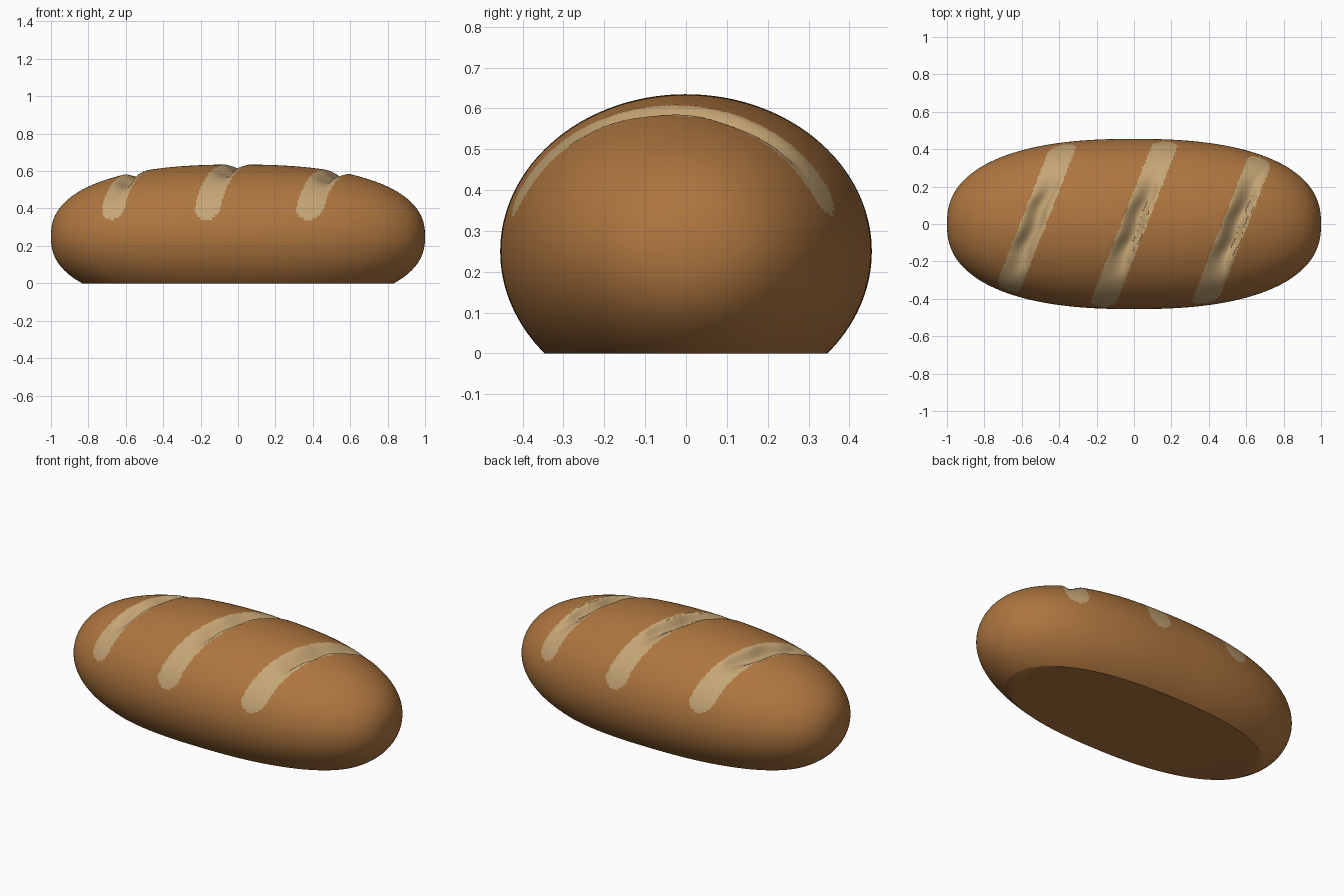
import bpy, bmesh, math

cube = bpy.data.objects.get("Cube")
if cube:
    bpy.data.objects.remove(cube, do_unlink=True)

HALF_W, HALF_H, MID_Z = 0.455, 0.385, 0.25   # cross-section radii and axis height
POWER = 2.4                                  # bluntness of the loaf ends
RINGS, SIDES = 360, 160
SLASHES, SLANT, SLASH_W = (-0.54, 0.0, 0.54), 0.39, 0.07


def material(name, colour):
    m = bpy.data.materials.new(name)
    m.use_nodes = True
    m.diffuse_color = (*colour, 1)
    bsdf = m.node_tree.nodes["Principled BSDF"]
    bsdf.inputs["Base Color"].default_value = (*colour, 1)
    bsdf.inputs["Roughness"].default_value = 0.8
    return m


def smooth(a, b, t):
    t = min(max((t - a) / (b - a), 0), 1)
    return t * t * (3 - 2 * t)


def across(x, y):
    """Signed distance along x to the nearest slash line."""
    return min((x - c - SLANT * y for c in SLASHES), key=abs)


def groove(x, y):
    """Depth of the cut: a long slope, then a steep torn edge on the left."""
    u = across(x, y) + 0.006 * math.sin(31 * y + 2 * x)
    along = 1 - smooth(0.08, 0.32, abs(y))
    return 0.055 * along * smooth(-0.075, 0.015, u) * (1 - smooth(0.025, 0.06, u))


def in_slash(p):
    """Pale strip with rounded lower ends."""
    u = across(p.x, p.y) / SLASH_W
    return abs(u) < 1 and p.z > 0.34 + 0.07 * (1 - math.sqrt(1 - u * u))


# Loaf body: elliptical rings along x with blunt ends
bm = bmesh.new()
rings = []
for i in range(1, RINGS):
    x = math.sin(math.pi * (i / RINGS - 0.5))
    r = (1 - abs(x) ** POWER) ** (1 / POWER)
    ring = []
    for j in range(SIDES):
        a = math.tau * j / SIDES
        y = HALF_W * r * math.cos(a)
        z = MID_Z + HALF_H * r * math.sin(a)
        if z > MID_Z:
            z -= groove(x, y) * smooth(0.3, 0.45, z)
        ring.append(bm.verts.new((x, y, z)))
    rings.append(ring)
for a, b in zip(rings, rings[1:]):
    for j in range(SIDES):
        k = (j + 1) % SIDES
        bm.faces.new((a[j], a[k], b[k], b[j]))
for x, ring in ((-1, rings[0]), (1, rings[-1])):
    tip = bm.verts.new((x, 0, MID_Z))
    for j in range(SIDES):
        bm.faces.new((tip, ring[j], ring[(j + 1) % SIDES]))

# Flat base
cut = bmesh.ops.bisect_plane(bm, geom=bm.verts[:] + bm.edges[:] + bm.faces[:],
                             plane_co=(0, 0, 0), plane_no=(0, 0, 1), clear_inner=True)
rim = [e for e in cut["geom_cut"] if isinstance(e, bmesh.types.BMEdge)]
bmesh.ops.holes_fill(bm, edges=rim, sides=0)
bmesh.ops.recalc_face_normals(bm, faces=bm.faces[:])

# Pale crumb inside the slashes
for f in bm.faces:
    f.material_index = int(in_slash(f.calc_center_median()))

mesh = bpy.data.meshes.new("bread_loaf")
bm.to_mesh(mesh)
bm.free()
mesh.materials.append(material("brown crust", (0.42, 0.18, 0.05)))
mesh.materials.append(material("pale crumb", (0.56, 0.38, 0.18)))
loaf = bpy.data.objects.new("bread_loaf", mesh)
bpy.context.collection.objects.link(loaf)
bpy.context.view_layer.objects.active = loaf
loaf.select_set(True)
bpy.ops.object.shade_smooth_by_angle(angle=math.radians(35))
